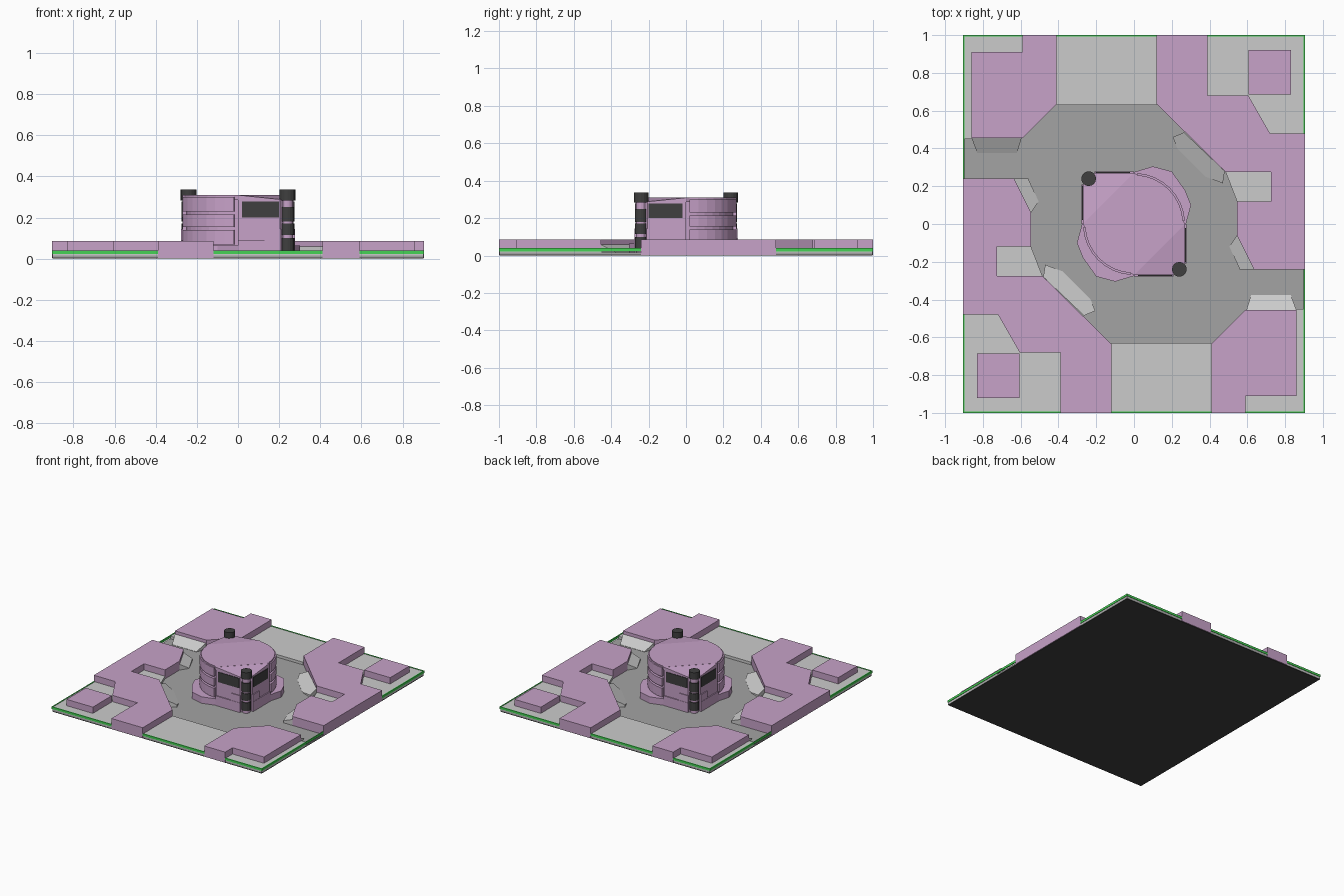
import bpy, bmesh
from math import cos, sin, radians

if "Cube" in bpy.data.objects:
    bpy.data.objects.remove(bpy.data.objects["Cube"])


def material(name, r, g, b):
    m = bpy.data.materials.new(name)
    m.diffuse_color = (r, g, b, 1)
    m.use_nodes = True
    m.node_tree.nodes["Principled BSDF"].inputs["Base Color"].default_value = m.diffuse_color
    return m


PURPLE = material("purple", 0.57, 0.36, 0.58)
GREEN = material("green", 0.06, 0.65, 0.09)
BLACK = material("black", 0.05, 0.05, 0.05)
DARK = material("dark_floor", 0.37, 0.37, 0.37)
GREY = material("mid_grey", 0.6, 0.6, 0.6)
LIGHT = material("light_grey", 0.73, 0.73, 0.73)


def solid(name, pts, z0, z1, mat):
    """Prism over an outline; a point with its own third value overrides z1."""
    bm = bmesh.new()
    lo = [bm.verts.new((p[0], p[1], z0)) for p in pts]
    hi = [bm.verts.new((p[0], p[1], p[2] if len(p) > 2 else z1)) for p in pts]
    n = len(pts)
    bm.faces.new(lo[::-1])
    bm.faces.new(hi)
    for i in range(n):
        j = (i + 1) % n
        bm.faces.new((lo[i], lo[j], hi[j], hi[i]))
    bmesh.ops.recalc_face_normals(bm, faces=bm.faces[:])
    me = bpy.data.meshes.new(name)
    bm.to_mesh(me)
    bm.free()
    me.materials.append(mat)
    ob = bpy.data.objects.new(name, me)
    bpy.context.collection.objects.link(ob)
    return ob


def turn(pts):
    return [(-p[0], -p[1], *p[2:]) for p in pts]


def flip(pts):
    """Mirror across the tower's diagonal."""
    return [(-p[1], -p[0], *p[2:]) for p in pts]


def pair(name, pts, z0, z1, mat):
    """The part and its half-turn copy."""
    solid(name + "_a", pts, z0, z1, mat)
    solid(name + "_b", turn(pts), z0, z1, mat)


def rect(x0, x1, y0, y1):
    return [(x0, y0), (x1, y0), (x1, y1), (x0, y1)]


def arc(r, a0, a1, n=8, cx=0, cy=0):
    return [(cx + r * cos(radians(a0 + (a1 - a0) * i / n)),
             cy + r * sin(radians(a0 + (a1 - a0) * i / n))) for i in range(n + 1)]


X, Y = 0.905, 1.0
xi, yi = X - 0.004, Y - 0.004

# base and sunken floor
solid("base_plate", rect(-xi, xi, -yi, yi), 0, 0.006, BLACK)
solid("sunken_floor", rect(-xi, xi, -yi, yi), 0.006, 0.015, DARK)

# raised grey paving
pair("entry_paving", rect(-0.41, 0.12, 0.63, yi), 0.01, 0.036, GREY)
pair("edge_paving", [(-xi, 0.45), (-0.86, 0.45), (-0.86, 0.91), (-0.59, 0.91),
                     (-0.59, yi), (-xi, yi)], 0.01, 0.036, GREY)
pair("corner_paving", [(0.39, yi), (0.39, 0.68), (0.605, 0.68), (0.72, 0.48),
                       (xi, 0.48), (xi, yi)], 0.01, 0.036, GREY)
pair("alcove_floor", [(0.545, 0.12), (0.725, 0.12), (0.725, 0.275), (0.485, 0.275)],
     0.01, 0.036, GREY)

# green edge strips
w = 0.008
for k, (a, b) in enumerate([(-X, -0.41), (-0.41, 0.12), (0.39, X)]):
    b = -0.59 if k == 0 else b
    pair(f"green_strip_back_{k}", rect(a, b, Y - w, Y), 0.022, 0.039, GREEN)
for k, (a, b) in enumerate([(-Y, -0.24), (0.48, Y)]):
    pair(f"green_strip_side_{k}", rect(X - w, X, a, b), 0.022, 0.039, GREEN)

# low buildings
pair("large_building", [
    (X, -0.24), (0.635, -0.24), (0.545, -0.06), (0.545, 0.12), (0.725, 0.12),
    (0.725, 0.275), (0.485, 0.275), (0.12, 0.635), (0.12, Y), (0.39, Y),
    (0.39, 0.68), (0.605, 0.68), (0.72, 0.48), (X, 0.48)], 0.004, 0.085, PURPLE)
pair("small_building", [
    (-0.86, 0.455), (-0.59, 0.455), (-0.41, 0.635), (-0.41, Y), (-0.59, Y),
    (-0.59, 0.91), (-0.86, 0.91)], 0.004, 0.085, PURPLE)
pair("corner_hut", rect(0.605, 0.83, 0.685, 0.92), 0.03, 0.085, PURPLE)

# light ramps leaning on the walls
h, f = 0.06, 0.017
pair("diagonal_ramp", [(0.265, 0.485, h), (0.48, 0.28, h), (0.47, 0.215, 0.034),
                       (0.38, 0.25, f), (0.23, 0.4, f), (0.205, 0.46, 0.034)],
     0.012, h, LIGHT)
pair("wall_ramp", [(-0.635, 0.24, h), (-0.56, 0.24, 0.032), (-0.505, 0.12, f),
                   (-0.545, 0.06, h)], 0.012, h, LIGHT)
pair("gate_ramp", [(-0.86, 0.455, h), (-0.83, 0.375, f), (-0.62, 0.375, f),
                   (-0.595, 0.455, h)], 0.012, h, LIGHT)

# tower core: two rounded corners, two chamfered square corners
R, C = 0.27, 0.205
half = arc(0.25, 2, 88) + [(0, 0.25), (0, R), (-C, R), (-R, C), (-R, 0), (-0.25, 0)]
solid("tower_core", half + turn(half), 0.015, 0.285, PURPLE)
half_roof = arc(0.26, 4, 86) + [(0, R), (-R, 0)]
solid("tower_roof", half_roof + turn(half_roof), 0.285, 0.31, PURPLE)
pair("sloped_roof_corner", [(0, -R, 0.309), (C, -R, 0.288), (R, -C, 0.288),
                            (R, 0, 0.309)], 0.28, 0.3, PURPLE)

# curved armour bands on the rounded corners
for k, (a, b) in enumerate([(0.07, 0.14), (0.155, 0.215), (0.23, 0.3)]):
    pair(f"curved_band_{k}", arc(R, 4, 86) + arc(0.24, 86, 4), a, b, PURPLE)

# flared skirt
pair("tower_skirt", [(0, 0), (0.275, 0), (0.302, 0.1), (0.27, 0.18), (0.2, 0.278),
                     (0.1, 0.305), (0, 0.275)], 0.015, 0.065, PURPLE)

# windows, doors and plinths on both faces of each square corner
for side, change in (("face", lambda p: p), ("return", flip)):
    pair("window_" + side, change(rect(0.02, 0.2, -0.274, -0.25)), 0.2, 0.278, BLACK)
    pair("plinth_" + side, change(rect(0, 0.21, -0.278, -0.25)), 0.015, 0.09, PURPLE)
    pair("door_" + side, change(rect(0.13, 0.21, -0.276, -0.25)), 0.09, 0.145, PURPLE)

# corner masts with black sleeves and caps
m = 0.24
pair("mast", arc(0.028, 0, 337.5, 15, m, -m), 0.015, 0.3, PURPLE)
for k, (a, b) in enumerate([(0.035, 0.1), (0.115, 0.17), (0.18, 0.25)]):
    pair(f"mast_sleeve_{k}", arc(0.034, 0, 337.5, 15, m, -m), a, b, BLACK)
pair("mast_cap", arc(0.039, 0, 337.5, 15, m, -m), 0.283, 0.336, BLACK)
